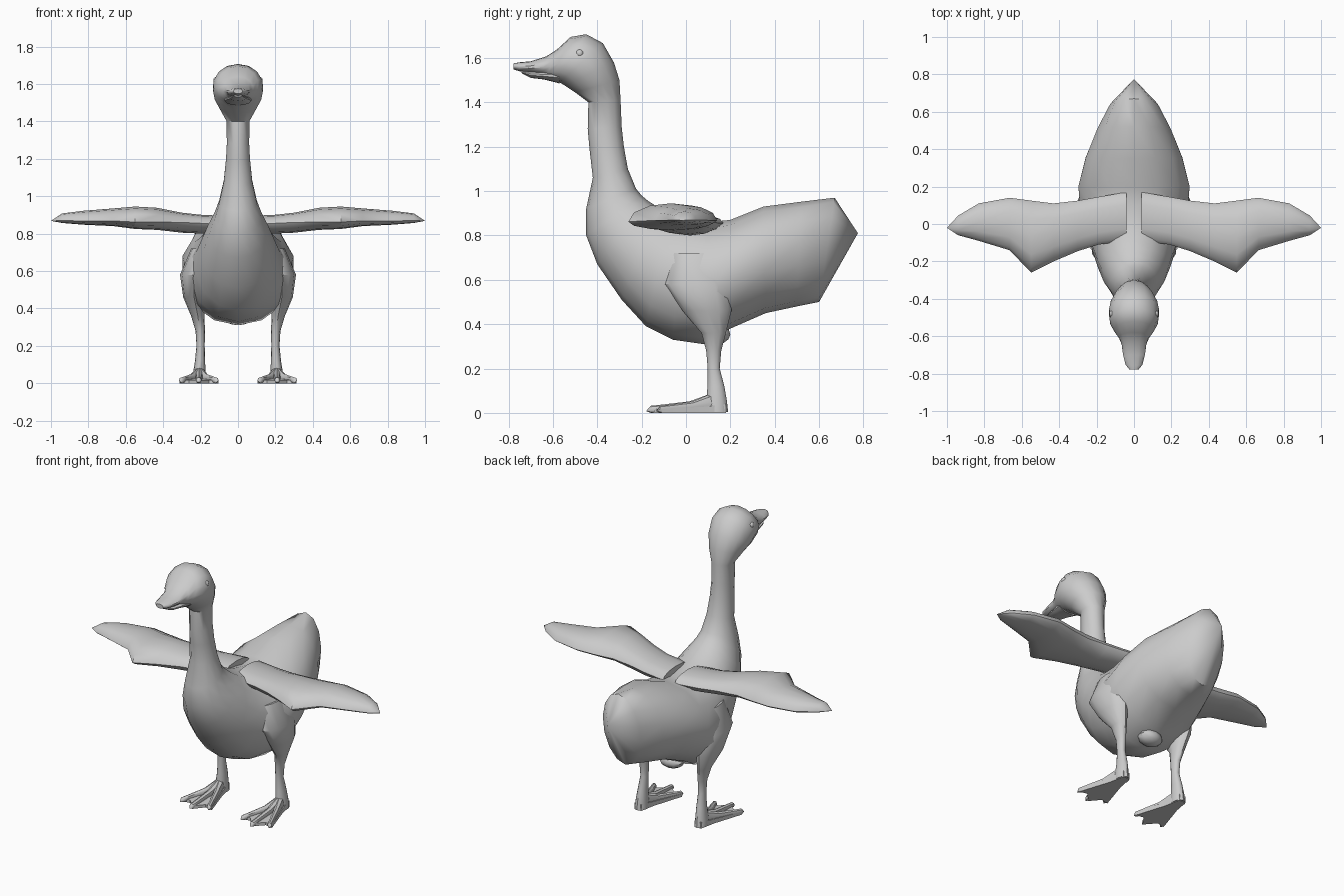
import bpy, bmesh
from math import sin, cos, pi
from mathutils import Vector as V

if "Cube" in bpy.data.objects:
    bpy.data.objects.remove(bpy.data.objects["Cube"])


def finish(name, bm, mirror=False, angle=40):
    bmesh.ops.recalc_face_normals(bm, faces=bm.faces)
    mesh = bpy.data.meshes.new(name)
    bm.to_mesh(mesh)
    bm.free()
    ob = bpy.data.objects.new(name, mesh)
    bpy.context.collection.objects.link(ob)
    bpy.ops.object.select_all(action='DESELECT')
    ob.select_set(True)
    bpy.context.view_layer.objects.active = ob
    bpy.ops.object.shade_smooth_by_angle(angle=angle * pi / 180)
    if mirror:
        ob.modifiers.new("mirror", 'MIRROR')
    return ob


def ellipse(c, a, b, n=14):
    return [V(c) + V(a) * cos(2 * pi * i / n) + V(b) * sin(2 * pi * i / n) for i in range(n)]


def loft(name, rings, start=None, end=None, **kw):
    """Skin equal-sized rings; close each end with a flat cap or a fan to a point."""
    bm = bmesh.new()
    vs = [[bm.verts.new(p) for p in r] for r in rings]
    n = len(vs[0])
    for r, s in zip(vs, vs[1:]):
        for i in range(n):
            bm.faces.new((r[i], r[(i + 1) % n], s[(i + 1) % n], s[i]))
    for r, tip in ((vs[0], start), (vs[-1], end)):
        if tip:
            t = bm.verts.new(tip)
            for i in range(n):
                bm.faces.new((r[i], r[(i + 1) % n], t))
        else:
            bm.faces.new(r)
    return finish(name, bm, **kw)


def side_ring(ty, tz, by, bz, w):
    """Ring spanning an upper and a lower profile point in side view."""
    return ellipse((0, (ty + by) / 2, (tz + bz) / 2), (0, (ty - by) / 2, (tz - bz) / 2), (w, 0, 0))


def blob(name, loc, size, mirror=False):
    bm = bmesh.new()
    bmesh.ops.create_uvsphere(bm, u_segments=10, v_segments=6, radius=1)
    for v in bm.verts:
        v.co = V([v.co[k] * size[k] + loc[k] for k in range(3)])
    return finish(name, bm, mirror)


# Body, neck, head and upper bill: upper point, lower point, half width
body = [
    (.67, .97, .60, .50, .13), (.52, .952, .50, .48, .20), (.35, .93, .36, .45, .265),
    (.20, .87, .20, .38, .305), (.10, .86, .08, .31, .295), (0, .88, -.06, .33, .26),
    (-.07, .90, -.18, .39, .23), (-.13, .93, -.29, .51, .20), (-.17, .955, -.40, .67, .165),
    (-.20, .98, -.45, .80, .13), (-.225, 1.01, -.45, .92, .104), (-.262, 1.10, -.42, 1.06, .078),
    (-.28, 1.20, -.435, 1.19, .066), (-.29, 1.29, -.443, 1.28, .061), (-.295, 1.41, -.44, 1.40, .064),
    (-.30, 1.50, -.50, 1.445, .10), (-.325, 1.58, -.545, 1.475, .127), (-.375, 1.667, -.57, 1.49, .136),
    (-.45, 1.707, -.59, 1.495, .130), (-.52, 1.695, -.61, 1.50, .108), (-.58, 1.64, -.63, 1.51, .082),
    (-.63, 1.607, -.65, 1.525, .068), (-.70, 1.585, -.70, 1.533, .060), (-.755, 1.58, -.75, 1.54, .046),
    (-.778, 1.575, -.778, 1.548, .025)]
loft("body_neck_and_head", [side_ring(*r) for r in body], start=(0, .775, .81))

# Lower bill
loft("lower_bill", [side_ring(*r) for r in (
    (-.57, 1.55, -.57, 1.485, .075), (-.64, 1.54, -.64, 1.503, .060),
    (-.70, 1.54, -.70, 1.51, .046), (-.745, 1.545, -.74, 1.53, .022))])

# Eyes and vent
blob("eyes", (.118, -.48, 1.62), (.014, .018, .018), mirror=True)
blob("vent", (0, .14, .355), (.08, .06, .045))


# Wings: x, front y, back y, edge z, top z, bottom z
def wing_ring(x, f, b, e, t, u, n=12):
    pts = []
    for i in range(n):
        s, c = sin(2 * pi * i / n), cos(2 * pi * i / n)
        pts.append(V((x, (f + b) / 2 + (b - f) / 2 * c, e + s * (t - e if s > 0 else e - u))))
    return pts


wing = [(.04, -.09, .17, .855, .895, .81), (.19, -.11, .145, .855, .90, .80),
        (.30, -.145, .125, .86, .912, .805), (.43, -.20, .11, .862, .938, .82),
        (.55, -.26, .125, .862, .945, .825), (.665, -.14, .14, .868, .935, .84),
        (.83, -.09, .11, .868, .922, .848), (.94, -.06, .045, .87, .908, .857)]
loft("wings", [wing_ring(*r) for r in wing], end=(1, -.02, .868), mirror=True)

# Legs: centre x, y, z and radii in x, y
leg = [(.20, .05, .72, .05, .12), (.235, .055, .58, .075, .15), (.235, .095, .46, .058, .11),
       (.215, .125, .36, .036, .055), (.202, .125, .28, .025, .034), (.20, .125, .20, .022, .027),
       (.203, .135, .12, .027, .038), (.207, .138, .05, .034, .047), (.207, .14, .003, .036, .05)]
loft("legs", [ellipse((x, y, z), (a, 0, 0), (0, b, 0), 12) for x, y, z, a, b in leg], mirror=True)

# Webbed feet: scalloped plate
web = [(.185, .18), (.165, .08), (.105, -.11), (.155, -.10), (.205, -.16),
       (.262, -.10), (.312, -.11), (.25, .08), (.23, .18)]
bm = bmesh.new()
face = bm.faces.new([bm.verts.new((x, y, 0)) for x, y in web])
top = bmesh.ops.extrude_face_region(bm, geom=[face])
for v in top["geom"]:
    if isinstance(v, bmesh.types.BMVert):
        v.co.z = .018 + max(0, v.co.y) * .12
finish("foot_webs", bm, mirror=True)

# Toes on top of the webs
for name, tx, ty in (("inner_toes", .112, -.135), ("middle_toes", .21, -.18), ("outer_toes", .308, -.135)):
    rings = []
    for k, r, h in ((0, .03, .045), (.35, .019, .026), (.8, .016, .018), (.93, .015, .016)):
        x, y = .207 + (tx - .207) * k, .12 + (ty - .12) * k
        rings.append(ellipse((x, y, h), (r, 0, 0), (0, 0, h), 8))
    loft(name, rings, end=(tx, ty, .008), mirror=True)
